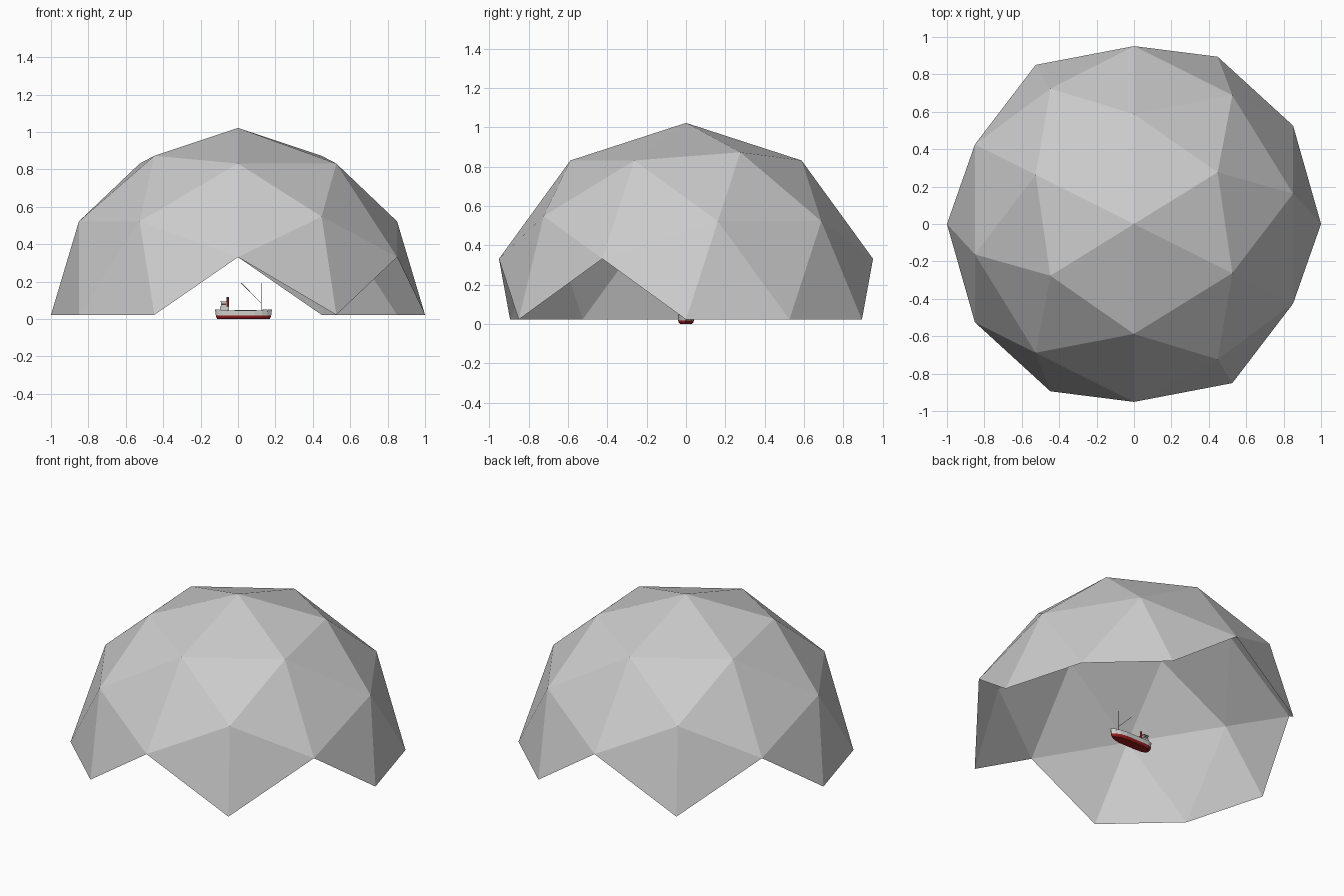
import bpy, bmesh, math
from mathutils import Vector, Matrix

if "Cube" in bpy.data.objects:
    bpy.data.objects.remove(bpy.data.objects["Cube"])


def material(name, rgb):
    m = bpy.data.materials.new(name)
    m.diffuse_color = (*rgb, 1)
    m.use_nodes = True
    m.node_tree.nodes["Principled BSDF"].inputs["Base Color"].default_value = m.diffuse_color
    return m


GREY = material("dome grey", (0.6, 0.6, 0.6))
RED = material("hull red", (0.32, 0.012, 0.012))
WHITE = material("ship white", (0.62, 0.62, 0.60))
DECK = material("deck grey", (0.22, 0.22, 0.22))
DARK = material("dark grey", (0.05, 0.05, 0.05))


def finish(bm, name, *mats):
    me = bpy.data.meshes.new(name)
    bm.to_mesh(me)
    bm.free()
    for m in mats:
        me.materials.append(m)
    ob = bpy.data.objects.new(name, me)
    bpy.context.collection.objects.link(ob)
    return ob


def box(name, lo, hi, mat):
    lo, hi = Vector(lo), Vector(hi)
    bm = bmesh.new()
    bmesh.ops.create_cube(bm, size=1)
    for v in bm.verts:
        v.co = (lo + hi) / 2 + v.co * (hi - lo)
    return finish(bm, name, mat)


def rod(name, a, b, r, mat, sides=8):
    a, b = Vector(a), Vector(b)
    d = b - a
    bm = bmesh.new()
    rot = Vector((0, 0, 1)).rotation_difference(d).to_matrix().to_4x4()
    bmesh.ops.create_cone(bm, cap_ends=True, segments=sides, radius1=r, radius2=r,
                          depth=d.length, matrix=Matrix.Translation((a + b) / 2) @ rot)
    return finish(bm, name, mat)


# dome: icosphere on its side, keeping only whole faces above the equator
bm = bmesh.new()
bmesh.ops.create_icosphere(bm, subdivisions=2, radius=1)
for v in bm.verts:
    x, y, z = v.co
    v.co = (z, x, y)
low = [v for v in bm.verts if v.co.z < -0.01]
bmesh.ops.delete(bm, geom=low, context='VERTS')
bmesh.ops.translate(bm, verts=bm.verts, vec=(0, 0, 0.022))
finish(bm, "dome", GREY)

# ship hull: deck outline stacked at several heights
outline = [(-0.123, 0.014), (-0.112, 0.027), (-0.085, 0.037), (-0.04, 0.040),
           (0.09, 0.040), (0.13, 0.033), (0.16, 0.020), (0.182, 0.003)]
loop = outline + [(x, -w) for x, w in reversed(outline)]


def ring(bm, z, length, width, sheer=0.0):
    return [bm.verts.new((0.03 + (x - 0.03) * length, y * width,
                          z + sheer * max(0, abs(x - 0.03) - 0.09) / 0.06)) for x, y in loop]


bm = bmesh.new()
rings = [ring(bm, 0.0, 0.92, 0.75), ring(bm, 0.008, 0.95, 0.95), ring(bm, 0.018, 0.97, 1),
         ring(bm, 0.046, 1, 1, 0.005), ring(bm, 0.046, 0.98, 0.94, 0.005),
         ring(bm, 0.040, 0.98, 0.94)]
n = len(loop)
bm.faces.new(rings[0])
for k in range(len(rings) - 1):
    for i in range(n):
        f = bm.faces.new((rings[k][i], rings[k][(i + 1) % n],
                          rings[k + 1][(i + 1) % n], rings[k + 1][i]))
        f.material_index = 0 if k < 2 else 1
bm.faces.new(rings[-1]).material_index = 2
bmesh.ops.recalc_face_normals(bm, faces=bm.faces)
finish(bm, "hull", RED, WHITE, DECK)

# deck fittings
box("foredeck", (0.132, -0.022, 0.038), (0.158, 0.022, 0.050), DECK)
box("cargo_hatch", (-0.02, -0.022, 0.038), (0.10, 0.022, 0.047), DECK)

# deckhouse, bridge and window strip
box("deckhouse", (-0.095, -0.026, 0.038), (-0.048, 0.026, 0.068), WHITE)
box("bridge", (-0.092, -0.020, 0.068), (-0.060, 0.020, 0.090), WHITE)
box("bridge_roof", (-0.096, -0.024, 0.090), (-0.056, 0.024, 0.093), DECK)
for s in (-1, 1):
    box("bridge_window", (-0.088, s * 0.0205 - 0.001, 0.076),
        (-0.064, s * 0.0205 + 0.001, 0.084), DARK)

# funnel
rod("funnel", (-0.054, 0, 0.06), (-0.054, 0, 0.105), 0.007, RED, 12)
rod("funnel_top", (-0.054, 0, 0.105), (-0.054, 0, 0.117), 0.007, DARK, 12)

# mast and boom
rod("mast", (0.124, 0, 0.04), (0.124, 0, 0.193), 0.0016, DECK)
rod("boom", (0.124, 0, 0.085), (0.018, 0, 0.192), 0.0012, DECK)
